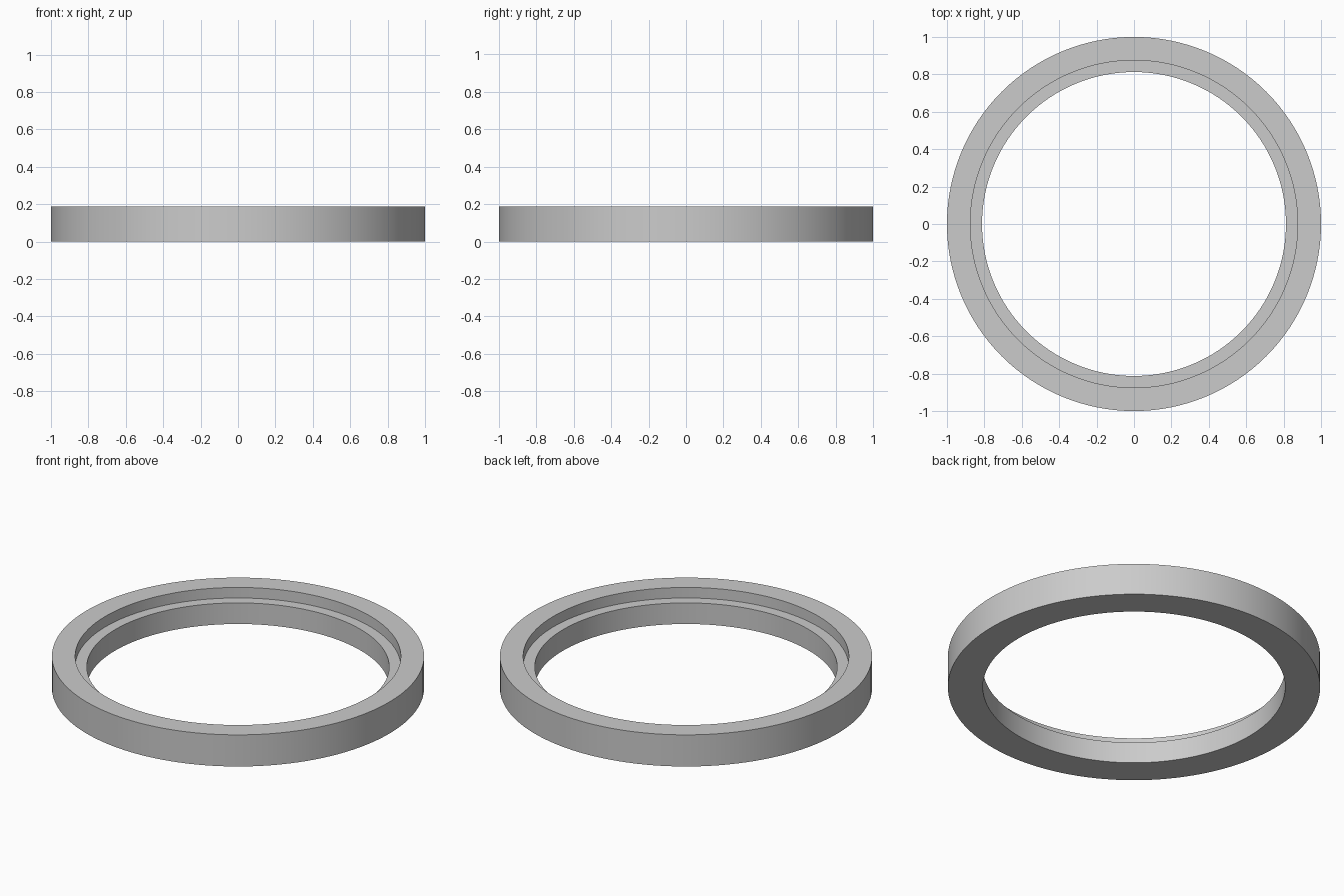
import bpy
import bmesh
from math import radians, tau

cube = bpy.data.objects.get("Cube")
if cube:
    bpy.data.objects.remove(cube, do_unlink=True)

SEGMENTS = 128
OUTER, STEP, INNER = 1.0, 0.875, 0.8125
HEIGHT, LEDGE = 0.1875, 0.125

# Plain grey material
grey = bpy.data.materials.new("light_grey")
grey.use_nodes = True
grey.diffuse_color = (0.6, 0.6, 0.6, 1)
grey.node_tree.nodes["Principled BSDF"].inputs["Base Color"].default_value = grey.diffuse_color

# Stepped cross-section: flat base, outer wall, rim, recess, ledge, bore
profile = [(INNER, 0), (OUTER, 0), (OUTER, HEIGHT),
           (STEP, HEIGHT), (STEP, LEDGE), (INNER, LEDGE)]

# Revolve the closed profile around z
bm = bmesh.new()
verts = [bm.verts.new((r, 0, z)) for r, z in profile]
edges = [bm.edges.new((v, verts[(i + 1) % len(verts)])) for i, v in enumerate(verts)]
bmesh.ops.spin(bm, geom=verts + edges, cent=(0, 0, 0), axis=(0, 0, 1),
               angle=tau, steps=SEGMENTS)
bmesh.ops.remove_doubles(bm, verts=bm.verts[:], dist=0.0001)
bmesh.ops.recalc_face_normals(bm, faces=bm.faces[:])

mesh = bpy.data.meshes.new("stepped_ring")
bm.to_mesh(mesh)
bm.free()
mesh.materials.append(grey)
ring = bpy.data.objects.new("stepped_ring", mesh)
bpy.context.collection.objects.link(ring)

# Smooth round walls, crisp rims
bpy.ops.object.select_all(action='DESELECT')
ring.select_set(True)
bpy.context.view_layer.objects.active = ring
bpy.ops.object.shade_smooth_by_angle(angle=radians(30))
